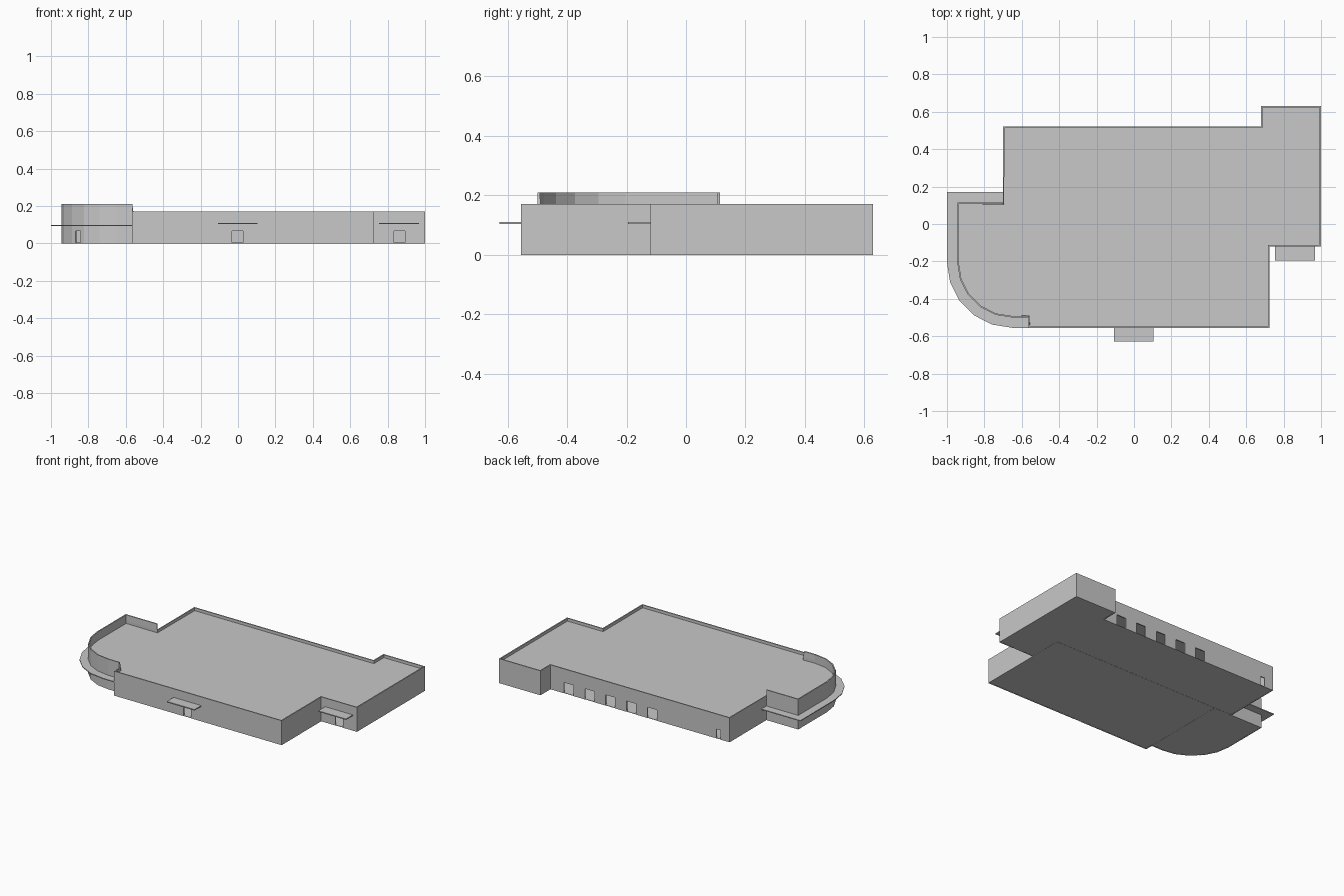
import bpy, bmesh, math
from mathutils import Vector

if "Cube" in bpy.data.objects:
    bpy.data.objects.remove(bpy.data.objects["Cube"])

grey = bpy.data.materials.new("light_grey")
grey.use_nodes = True
colour = (0.58, 0.58, 0.58, 1)
grey.diffuse_color = colour
grey.node_tree.nodes["Principled BSDF"].inputs["Base Color"].default_value = colour

WALL = 0.008
LOW, TALL, ROOF = 0.17, 0.21, 0.15
FRONT_DOOR, BACK_DOOR = 0.065, 0.075


def finish(name, bm, thickness=0, offset=-1):
    mesh = bpy.data.meshes.new(name)
    bm.to_mesh(mesh)
    bm.free()
    mesh.materials.append(grey)
    obj = bpy.data.objects.new(name, mesh)
    bpy.context.collection.objects.link(obj)
    if thickness:
        mod = obj.modifiers.new("thickness", "SOLIDIFY")
        mod.thickness = thickness
        mod.offset = offset
        mod.use_even_offset = True
    return obj


def slab(name, points, top, thickness, inset=0):
    """Flat plate with the given counter-clockwise outline."""
    bm = bmesh.new()
    face = bm.faces.new([bm.verts.new((x, y, top)) for x, y in points])
    if inset:
        rim = bmesh.ops.inset_region(bm, faces=[face], thickness=inset,
                                     use_even_offset=True)["faces"]
        bmesh.ops.delete(bm, geom=rim, context="FACES")
    return finish(name, bm, thickness)


def box(name, x0, x1, y0, y1, z0, z1):
    return slab(name, [(x0, y0), (x1, y0), (x1, y1), (x0, y1)], z1, z1 - z0)


def corner_arc(radius, steps=5):
    """Faceted quarter turn from the right-hand side round to the front."""
    return [(-0.65 - radius * math.cos(a), -0.205 - radius * math.sin(a))
            for a in (math.pi / 2 * i / steps for i in range(steps + 1))]


# Plan of the building, counter-clockwise
rounded = [(-0.70, 0.115), (-0.945, 0.115)] + corner_arc(0.295) + [(-0.565, -0.50)]
plan = rounded + [(-0.565, -0.555), (0.725, -0.555), (0.725, -0.12), (1.0, -0.12),
                  (1.0, 0.63), (0.68, 0.63), (0.68, 0.52), (-0.70, 0.52)]

# Door openings: plan segment -> (centre along the segment, width, height)
start = len(rounded)
doors = {
    4: [(0.046, 0.038, FRONT_DOOR)],
    start: [(0.563, 0.058, FRONT_DOOR)],
    start + 2: [(0.138, 0.058, FRONT_DOOR)],
    start + 6: [(0.14 + 0.161 * i, 0.073, BACK_DOOR) for i in range(5)]
    + [(1.295, 0.032, FRONT_DOOR)],
}

# Outer walls with openings and a raised parapet round the curved corner
bm = bmesh.new()
levels = [0, FRONT_DOOR, BACK_DOOR, LOW, TALL]
for i, p in enumerate(plan):
    a, b = Vector(p), Vector(plan[(i + 1) % len(plan)])
    length = (b - a).length
    openings = doors.get(i, [])
    stops = [0, length]
    for centre, width, height in openings:
        stops += [centre - width / 2, centre + width / 2]
    stops.sort()
    for s0, s1 in zip(stops, stops[1:]):
        mid = (s0 + s1) / 2
        sill = max([h for c, w, h in openings if abs(mid - c) < w / 2], default=0)
        top = TALL if i < start - 1 else LOW
        for z0, z1 in zip(levels, levels[1:]):
            if z0 < sill or z1 > top:
                continue
            q0, q1 = a.lerp(b, s0 / length), a.lerp(b, s1 / length)
            corners = [(*q0, z0), (*q1, z0), (*q1, z1), (*q0, z1)]
            bm.faces.new([bm.verts.new(c) for c in corners])
bmesh.ops.remove_doubles(bm, verts=bm.verts[:], dist=0.0005)
finish("outer_walls", bm, WALL)

# Floor and recessed flat roof
slab("floor", plan, 0.004, 0.003, WALL / 2)
slab("roof", plan, ROOF, 0.005, WALL / 2)

# Inner walls dividing the three rooms
half = 0.002
box("rear_partition", -0.70, 0.725, 0.115 - half, 0.115 + half, 0, 0.147)
box("wing_partition", 0.725 - half, 0.725 + half, -0.12, 0.115, 0, 0.147)
box("corner_partition", -0.565 - half, -0.565 + half, -0.50, 0.115, 0, 0.147)

# Door canopies
box("front_canopy", -0.108, 0.105, -0.628, -0.555, 0.103, 0.110)
box("wing_canopy", 0.755, 0.968, -0.195, -0.12, 0.103, 0.110)

# Canopy wrapping the curved corner
outer = [(-0.70, 0.17), (-1.0, 0.17)] + corner_arc(0.35) + [(-0.565, -0.555)]
bm = bmesh.new()
rings = [[bm.verts.new((x, y, 0.098)) for x, y in ring] for ring in (outer, rounded)]
for i in range(len(outer) - 1):
    bm.faces.new([rings[0][i], rings[0][i + 1], rings[1][i + 1], rings[1][i]])
finish("corner_canopy", bm, 0.006)
